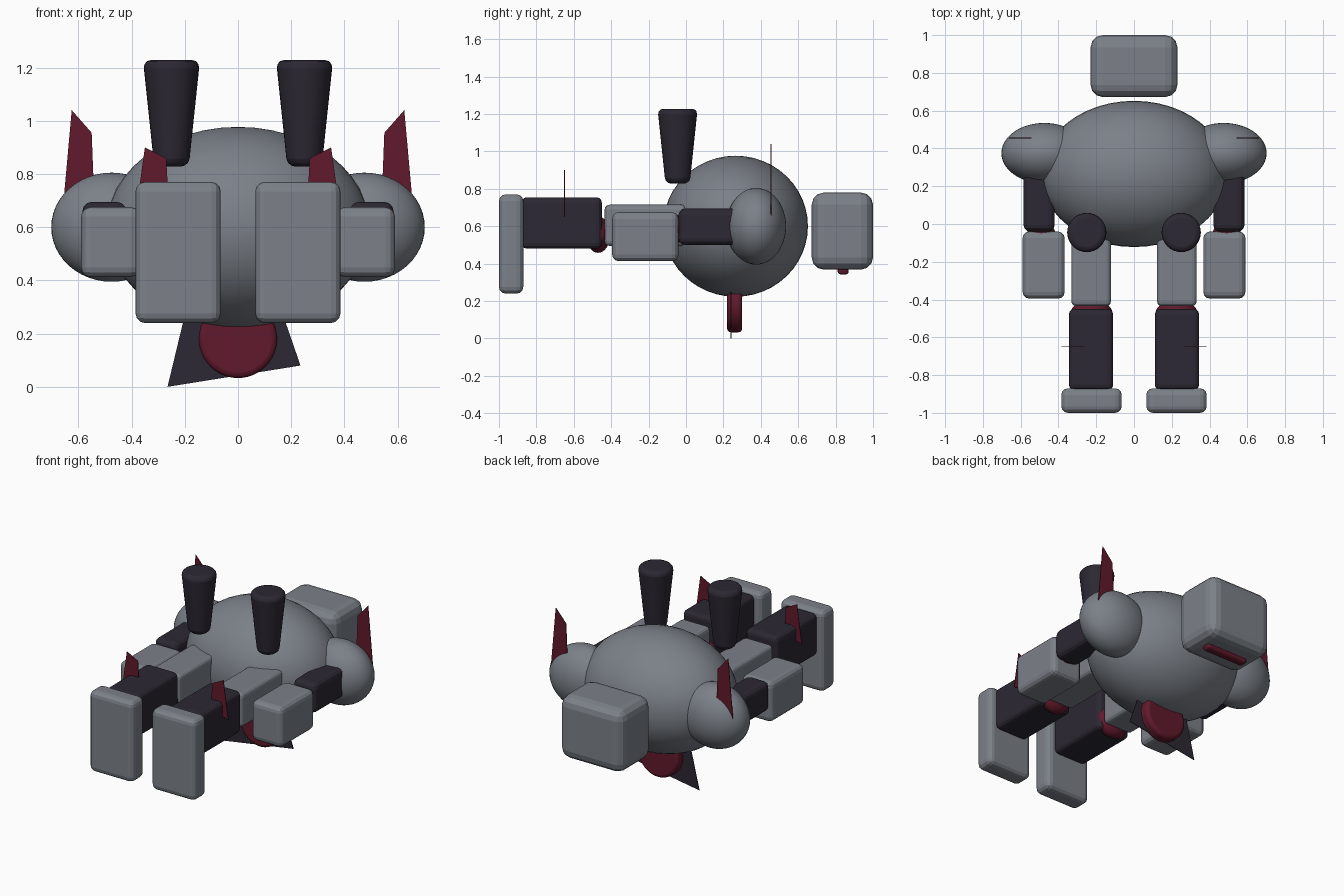
import bpy, math
from math import radians

if "Cube" in bpy.data.objects:
    bpy.data.objects.remove(bpy.data.objects["Cube"])


def material(name, rgb):
    m = bpy.data.materials.new(name)
    m.diffuse_color = (*rgb, 1)
    m.use_nodes = True
    m.node_tree.nodes["Principled BSDF"].inputs["Base Color"].default_value = m.diffuse_color
    return m


STEEL = material("steel", (0.20, 0.22, 0.25))
DARK = material("dark", (0.025, 0.021, 0.033))
RED = material("red", (0.12, 0.01, 0.025))


def finish(name, mat, bevel=0, segs=3, smooth=True):
    o = bpy.context.object
    o.name = name
    o.data.materials.append(mat)
    bpy.ops.object.transform_apply(location=True, rotation=True, scale=True)
    if smooth:
        bpy.ops.object.shade_smooth_by_angle(angle=radians(35))
    if bevel:
        b = o.modifiers.new("bevel", 'BEVEL')
        b.width, b.segments = bevel, segs
        b.limit_method = 'ANGLE'
        b.angle_limit = radians(40)
    return o


def box(name, lo, hi, mat=STEEL, bevel=0.03):
    c = [(a + b) / 2 for a, b in zip(lo, hi)]
    bpy.ops.mesh.primitive_cube_add(size=1, location=c)
    bpy.context.object.scale = [b - a for a, b in zip(lo, hi)]
    return finish(name, mat, bevel, smooth=False)


def ball(name, c, r, mat=STEEL):
    bpy.ops.mesh.primitive_uv_sphere_add(segments=48, ring_count=24, location=c)
    bpy.context.object.scale = r
    return finish(name, mat)


def sheet(name, pts, y, mat, t=0.004):
    # thin plate drawn in the x-z plane
    n = len(pts)
    verts = [(x, y + s * t / 2, z) for s in (-1, 1) for x, z in pts]
    faces = [tuple(range(n)), tuple(range(2 * n - 1, n - 1, -1))]
    faces += [(i, i + n, (i + 1) % n + n, (i + 1) % n) for i in range(n)]
    me = bpy.data.meshes.new(name)
    me.from_pydata(verts, [], faces)
    me.materials.append(mat)
    o = bpy.data.objects.new(name, me)
    bpy.context.collection.objects.link(o)
    return o


def mirrored(o):
    m = o.modifiers.new("mirror", 'MIRROR')
    m.use_axis[0] = True
    return o


# Torso and head
ball("torso", (0, 0.265, 0.6), (0.495, 0.387, 0.377))
box("head", (-0.23, 0.672, 0.368), (0.23, 1.0, 0.78), bevel=0.065)
box("visor", (-0.15, 0.81, 0.342), (0.15, 0.87, 0.40), RED, 0.018)

# Chest disc and plate
bpy.ops.mesh.primitive_cylinder_add(vertices=48, radius=0.147, depth=0.08,
                                    location=(0, 0.26, 0.18), rotation=(radians(90), 0, 0))
finish("chest_disc", RED, 0.02)
sheet("chest_plate", [(-0.265, 0), (0.235, 0.08), (0.145, 0.34), (-0.183, 0.34)], 0.24, DARK)

# Shoulders and arms
mirrored(ball("shoulder", (0.475, 0.375, 0.6), (0.227, 0.16, 0.205)))
mirrored(sheet("shoulder_fin", [(0.66, 0.65), (0.625, 1.04), (0.55, 0.955), (0.54, 0.70)], 0.455, RED))
mirrored(box("upper_arm", (0.42, -0.04, 0.5), (0.585, 0.3, 0.695), DARK, 0.035))
mirrored(ball("elbow", (0.49, -0.05, 0.585), (0.075, 0.05, 0.075), RED))
mirrored(box("forearm", (0.367, -0.395, 0.413), (0.59, -0.04, 0.675), STEEL, 0.035))

# Legs
mirrored(box("thigh", (0.122, -0.435, 0.495), (0.332, 0.0, 0.715), STEEL, 0.025))
mirrored(ball("knee", (0.225, -0.47, 0.555), (0.11, 0.065, 0.097), RED))
mirrored(box("shin", (0.11, -0.88, 0.48), (0.345, -0.45, 0.755), DARK, 0.03))
mirrored(box("foot", (0.065, -1.0, 0.24), (0.385, -0.87, 0.77), STEEL, 0.035))
mirrored(sheet("shin_fin", [(0.385, 0.65), (0.35, 0.9), (0.27, 0.86), (0.26, 0.69)], -0.65, RED))

# Back thrusters, flaring upward
bpy.ops.mesh.primitive_cone_add(vertices=32, radius1=0.065, radius2=0.107, depth=0.4,
                                location=(0.25, -0.045, 1.028))
mirrored(finish("thruster", DARK, 0.03))
